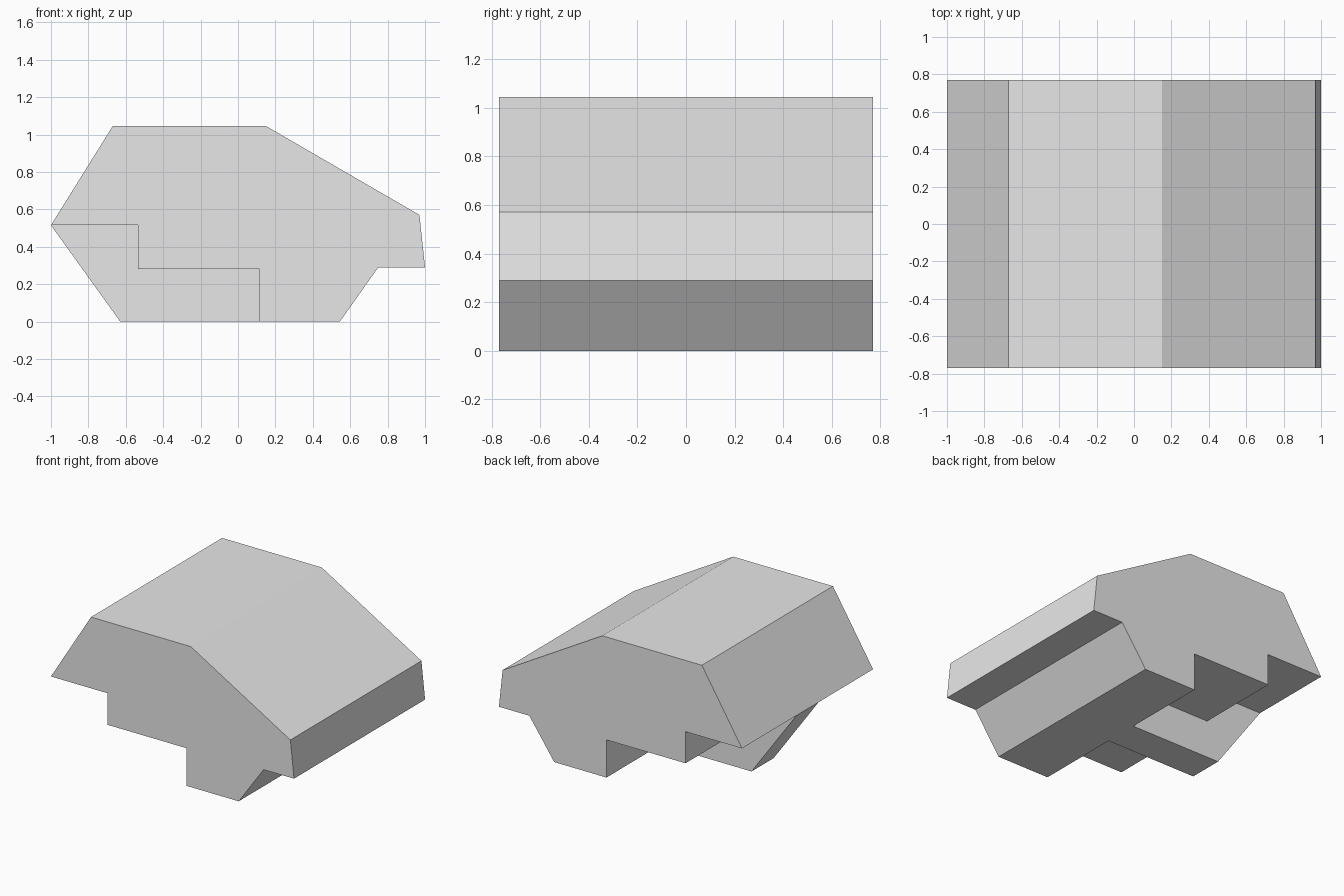
import bpy
import bmesh

cube = bpy.data.objects.get("Cube")
if cube:
    bpy.data.objects.remove(cube, do_unlink=True)

# Plain grey for the whole body
GREY = (0.8, 0.8, 0.8, 1.0)
grey = bpy.data.materials.new("light_grey")
grey.use_nodes = True
grey.diffuse_color = GREY
grey.node_tree.nodes["Principled BSDF"].inputs["Base Color"].default_value = GREY


def prism(name, profile, half_width):
    """Extrude an (x, z) outline symmetrically along y."""
    bm = bmesh.new()
    face = bm.faces.new([bm.verts.new((x, -half_width, z)) for x, z in profile])
    result = bmesh.ops.extrude_face_region(bm, geom=[face])
    moved = [v for v in result["geom"] if isinstance(v, bmesh.types.BMVert)]
    bmesh.ops.translate(bm, verts=moved, vec=(0, 2 * half_width, 0))
    bmesh.ops.recalc_face_normals(bm, faces=bm.faces)
    mesh = bpy.data.meshes.new(name)
    bm.to_mesh(mesh)
    bm.free()
    mesh.materials.append(grey)
    obj = bpy.data.objects.new(name, mesh)
    bpy.context.collection.objects.link(obj)
    return obj


# Stepped line shared by the body's underside and the top of the keel
steps = [(0.115, 0), (0.115, 0.28), (-0.535, 0.28), (-0.535, 0.515), (-1, 0.515)]

# Wide body with sloped roof, nose overhang and stepped rear underside
roof_and_nose = [(-0.67, 1.045), (0.15, 1.045), (0.97, 0.57),
                 (1, 0.29), (0.75, 0.29), (0.545, 0)]
prism("body", steps + roof_and_nose, 0.77)

# Narrow central keel filling the steps down to the ground
prism("keel", steps + [(-0.63, 0)], 0.13)
